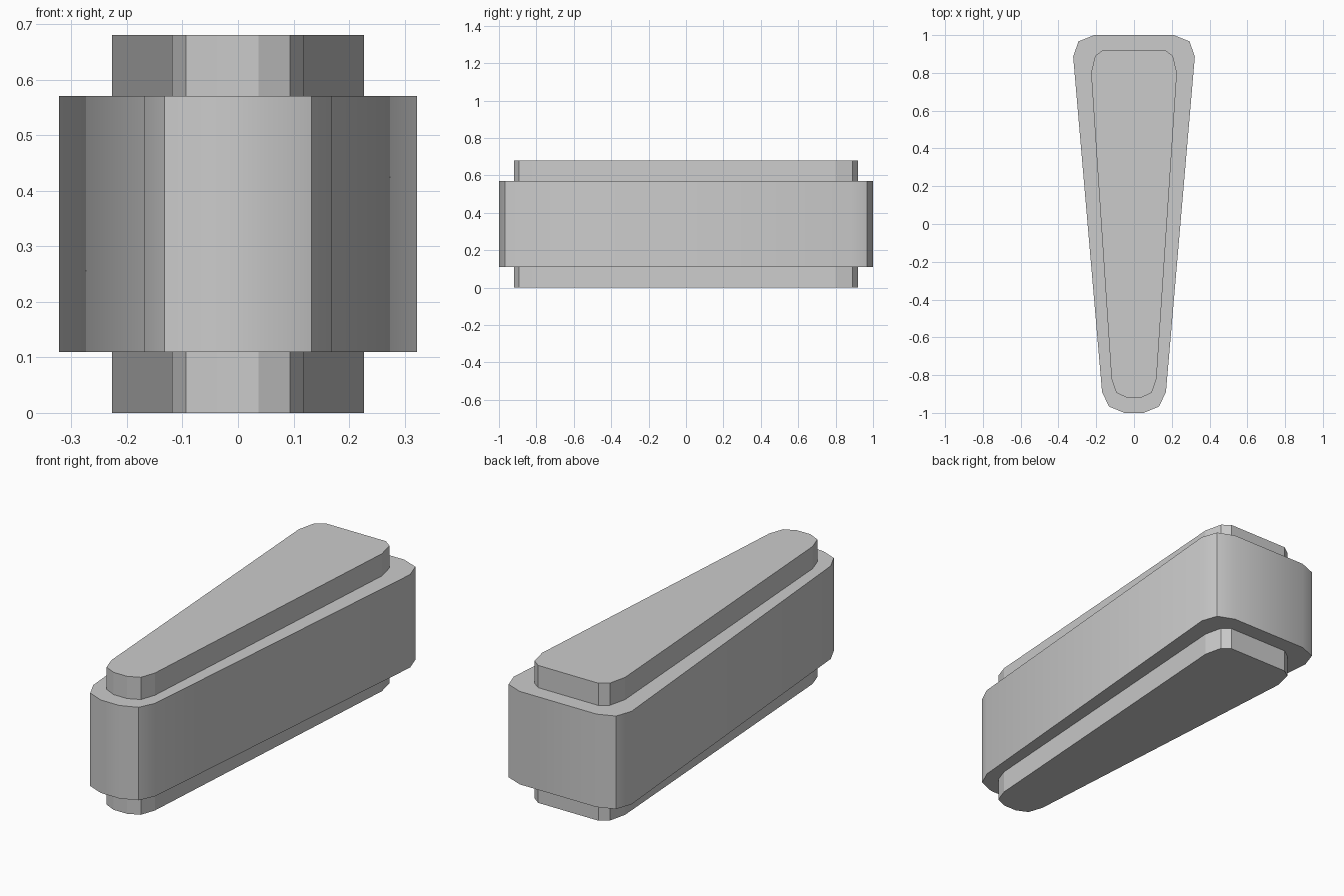
import bpy
import bmesh
import math

if "Cube" in bpy.data.objects:
    bpy.data.objects.remove(bpy.data.objects["Cube"])

# Right half of each tapered outline, from back edge to front edge
BODY = [(0.21, 1.0), (0.294, 0.967), (0.322, 0.886),
        (0.169, -0.89), (0.132, -0.967), (0.05, -1.0)]
CAP = [(0.165, 0.92), (0.206, 0.89), (0.227, 0.80),
       (0.119, -0.82), (0.094, -0.893), (0.037, -0.92)]


def slab(name, half, z0, z1, bottom=True, top=True, smooth=False):
    """Extrude a mirrored outline from z0 to z1, with optional end faces."""
    outline = half + [(-x, y) for x, y in reversed(half)]
    bm = bmesh.new()
    low = [bm.verts.new((x, y, z0)) for x, y in outline]
    high = [bm.verts.new((x, y, z1)) for x, y in outline]
    n = len(outline)
    # outline runs clockwise seen from above
    for i in range(n):
        j = (i + 1) % n
        bm.faces.new((low[j], low[i], high[i], high[j]))
    if bottom:
        bm.faces.new(low)
    if top:
        bm.faces.new(high[::-1])
    mesh = bpy.data.meshes.new(name)
    bm.to_mesh(mesh)
    bm.free()
    ob = bpy.data.objects.new(name, mesh)
    bpy.context.collection.objects.link(ob)
    if smooth:
        bpy.ops.object.select_all(action='DESELECT')
        ob.select_set(True)
        bpy.context.view_layer.objects.active = ob
        bpy.ops.object.shade_smooth_by_angle(angle=math.radians(30))
    return ob


# Wide middle block
slab("body", BODY, 0.11, 0.57, smooth=True)
# Inset steps above and below, open where they meet the body
slab("top_step", CAP, 0.57, 0.68, bottom=False)
slab("bottom_step", CAP, 0.0, 0.11, top=False)
